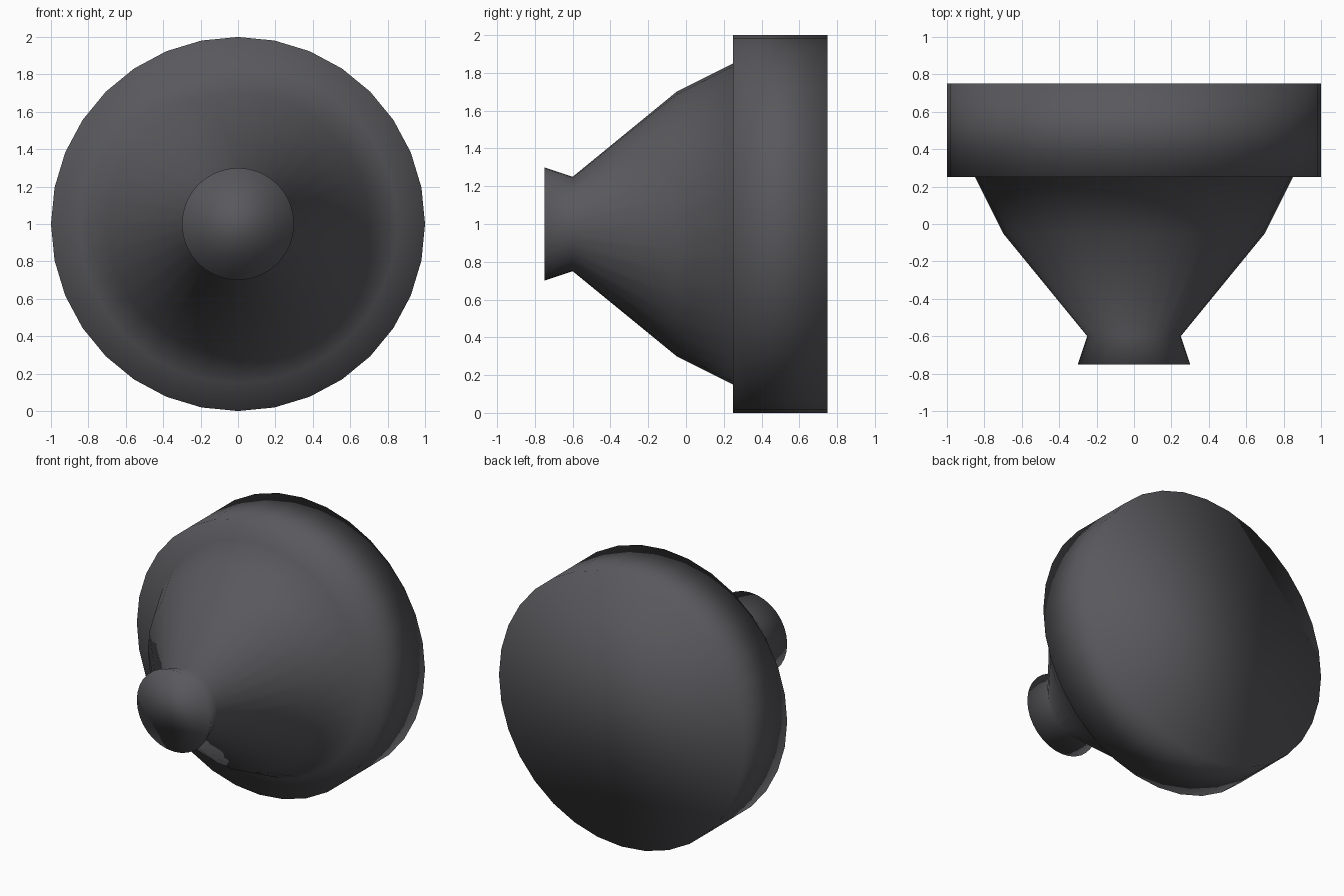
import bpy, bmesh, math

if "Cube" in bpy.data.objects:
    bpy.data.objects.remove(bpy.data.objects["Cube"])

SEGMENTS = 32
# (radius, y) from the neck at the front to the rim at the back
PROFILE = [(0.30, -0.75), (0.25, -0.60), (0.70, -0.05),
           (0.85, 0.25), (1.00, 0.25), (1.00, 0.75)]

dark_grey = bpy.data.materials.new("dark grey")
dark_grey.diffuse_color = (0.1, 0.1, 0.11, 1)
dark_grey.use_nodes = True
dark_grey.node_tree.nodes["Principled BSDF"].inputs["Base Color"].default_value = dark_grey.diffuse_color

# Horn body: one lathed shell around the y axis, capped at both ends
bm = bmesh.new()
rings = []
for r, y in PROFILE:
    rings.append([bm.verts.new((r * math.cos(a), y, 1 + r * math.sin(a)))
                  for a in (2 * math.pi * i / SEGMENTS for i in range(SEGMENTS))])
for a, b in zip(rings, rings[1:]):
    for i in range(SEGMENTS):
        j = (i + 1) % SEGMENTS
        bm.faces.new((a[i], a[j], b[j], b[i]))
bm.faces.new(rings[0])
bm.faces.new(rings[-1])
bmesh.ops.recalc_face_normals(bm, faces=bm.faces)
for f in bm.faces:
    f.smooth = True

mesh = bpy.data.meshes.new("horn_body")
bm.to_mesh(mesh)
bm.free()
mesh.materials.append(dark_grey)
horn = bpy.data.objects.new("horn_body", mesh)
bpy.context.collection.objects.link(horn)
